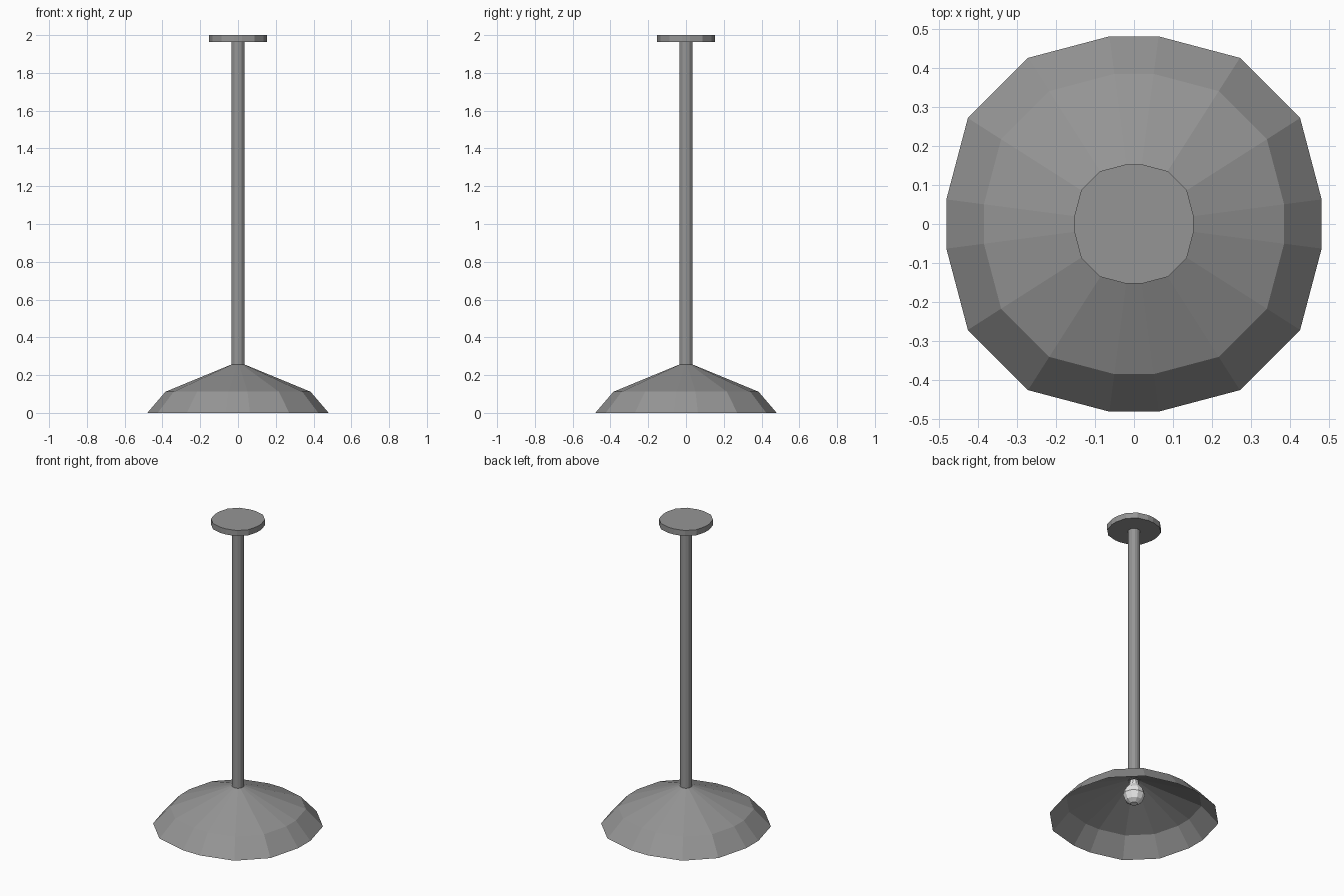
import bpy, bmesh, math

if "Cube" in bpy.data.objects:
    bpy.data.objects.remove(bpy.data.objects["Cube"])


def material(name, value):
    m = bpy.data.materials.new(name)
    m.diffuse_color = (value, value, value, 1)
    m.use_nodes = True
    m.node_tree.nodes["Principled BSDF"].inputs["Base Color"].default_value = m.diffuse_color
    return m


grey = material("grey_metal", 0.30)
white = material("bulb_white", 0.80)

# Shared 16-sided cross-section: one quadrant turned four times
quadrant = [(0.48, 0.063), (0.425, 0.271), (0.271, 0.425), (0.063, 0.48)]
section = []
for q in range(4):
    c, s = [(1, 0), (0, 1), (-1, 0), (0, -1)][q]
    section += [(x * c - y * s, x * s + y * c) for x, y in quadrant]


def loft(name, outline, rings, mat, cap_bottom=True, cap_top=True):
    """Stack scaled copies of an outline; rings are (scale, z) from bottom to top."""
    bm = bmesh.new()
    loops = [[bm.verts.new((x * k, y * k, z)) for x, y in outline] for k, z in rings]
    n = len(outline)
    for a, b in zip(loops, loops[1:]):
        for i in range(n):
            j = (i + 1) % n
            bm.faces.new((a[i], a[j], b[j], b[i]))
    if cap_bottom:
        bm.faces.new(loops[0][::-1])
    if cap_top:
        bm.faces.new(loops[-1])
    me = bpy.data.meshes.new(name)
    bm.to_mesh(me)
    bm.free()
    me.materials.append(mat)
    ob = bpy.data.objects.new(name, me)
    bpy.context.collection.objects.link(ob)
    return ob


# Ceiling plate, hanging rod and open thin shade
loft("ceiling_plate", section, [(0.318, 1.963), (0.318, 2.0)], grey)
loft("hanging_rod", section, [(0.073, 0.252), (0.073, 1.963)], grey)
loft("lamp_shade", section, [(1.0, 0.0), (0.8, 0.112), (0.073, 0.256)], grey,
     cap_bottom=False, cap_top=False)

# Low-poly bulb with a narrow neck
circle = [(math.cos(i * math.tau / 10), math.sin(i * math.tau / 10)) for i in range(10)]
loft("light_bulb", circle,
     [(0.022, 0.098), (0.050, 0.117), (0.066, 0.158), (0.056, 0.192),
      (0.032, 0.222), (0.026, 0.252)], white)
